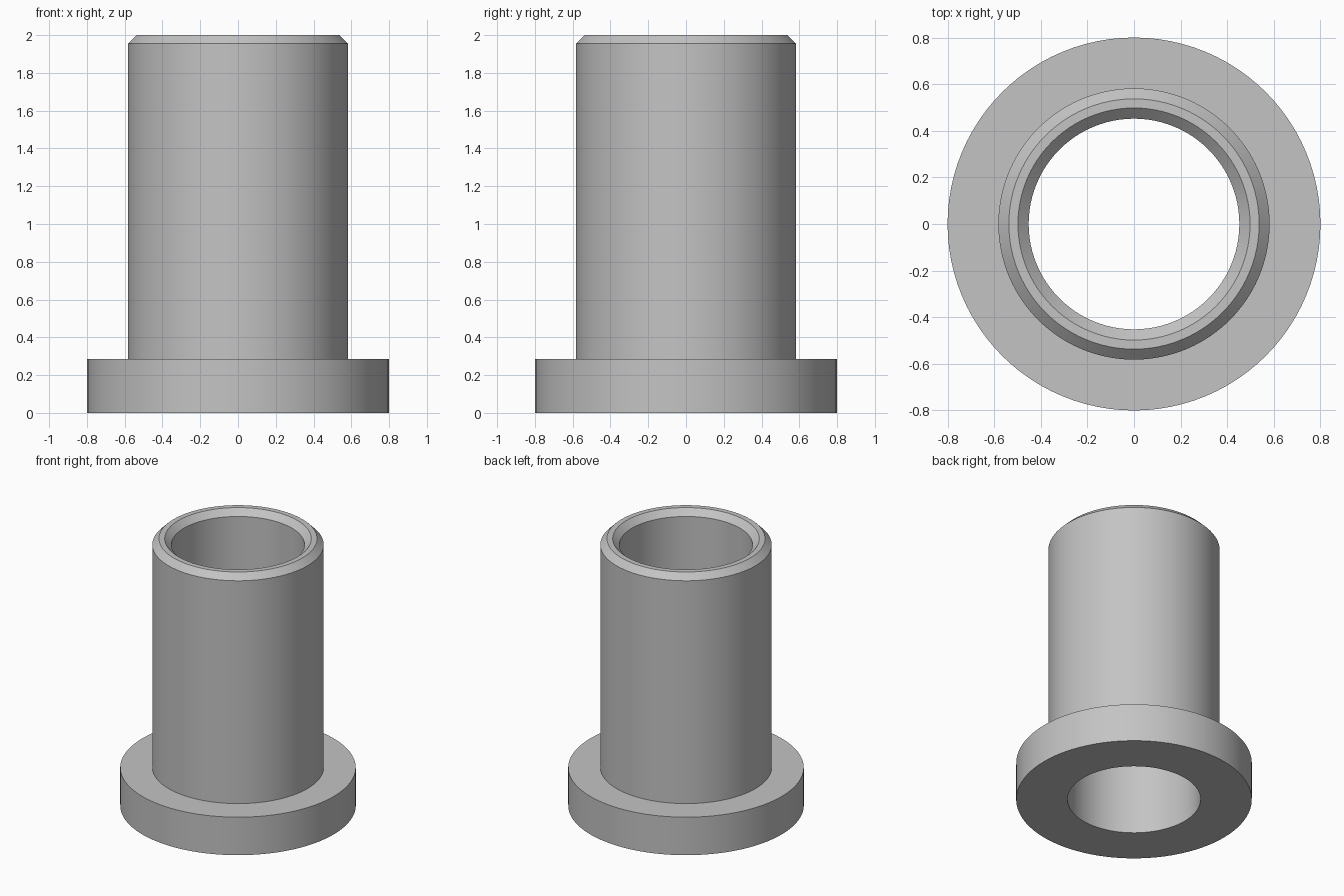
import bpy
import bmesh
import math

cube = bpy.data.objects.get("Cube")
if cube:
    bpy.data.objects.remove(cube, do_unlink=True)

SEGMENTS = 96
BORE, RIM_IN, RIM_OUT, BODY, FLANGE = 0.452, 0.498, 0.537, 0.582, 0.80
FLANGE_TOP, TOP, CHAMFER = 0.285, 2.0, 0.045

# Plain grey metal
metal = bpy.data.materials.new("grey metal")
metal.use_nodes = True
colour = (0.55, 0.55, 0.55, 1.0)
metal.diffuse_color = colour
metal.node_tree.nodes["Principled BSDF"].inputs["Base Color"].default_value = colour


def lathe(name, profile, material):
    """Revolve a closed (radius, height) profile about the z axis."""
    bm = bmesh.new()
    rings = []
    for i in range(SEGMENTS):
        a = 2 * math.pi * i / SEGMENTS
        rings.append([bm.verts.new((r * math.cos(a), r * math.sin(a), z))
                      for r, z in profile])
    count = len(profile)
    for i, ring in enumerate(rings):
        following = rings[(i + 1) % SEGMENTS]
        for j in range(count):
            k = (j + 1) % count
            bm.faces.new((ring[j], following[j], following[k], ring[k]))
    bmesh.ops.recalc_face_normals(bm, faces=bm.faces)
    mesh = bpy.data.meshes.new(name)
    bm.to_mesh(mesh)
    bm.free()
    mesh.materials.append(material)
    obj = bpy.data.objects.new(name, mesh)
    bpy.context.collection.objects.link(obj)
    bpy.ops.object.select_all(action="DESELECT")
    obj.select_set(True)
    bpy.context.view_layer.objects.active = obj
    bpy.ops.object.shade_smooth_by_angle(angle=math.radians(30))
    return obj


# Flanged sleeve with a through bore and a chamfered rim
lathe("flanged_bushing", [
    (BORE, 0), (FLANGE, 0), (FLANGE, FLANGE_TOP), (BODY, FLANGE_TOP),
    (BODY, TOP - CHAMFER), (RIM_OUT, TOP), (RIM_IN, TOP),
    (BORE, TOP - CHAMFER),
], metal)
